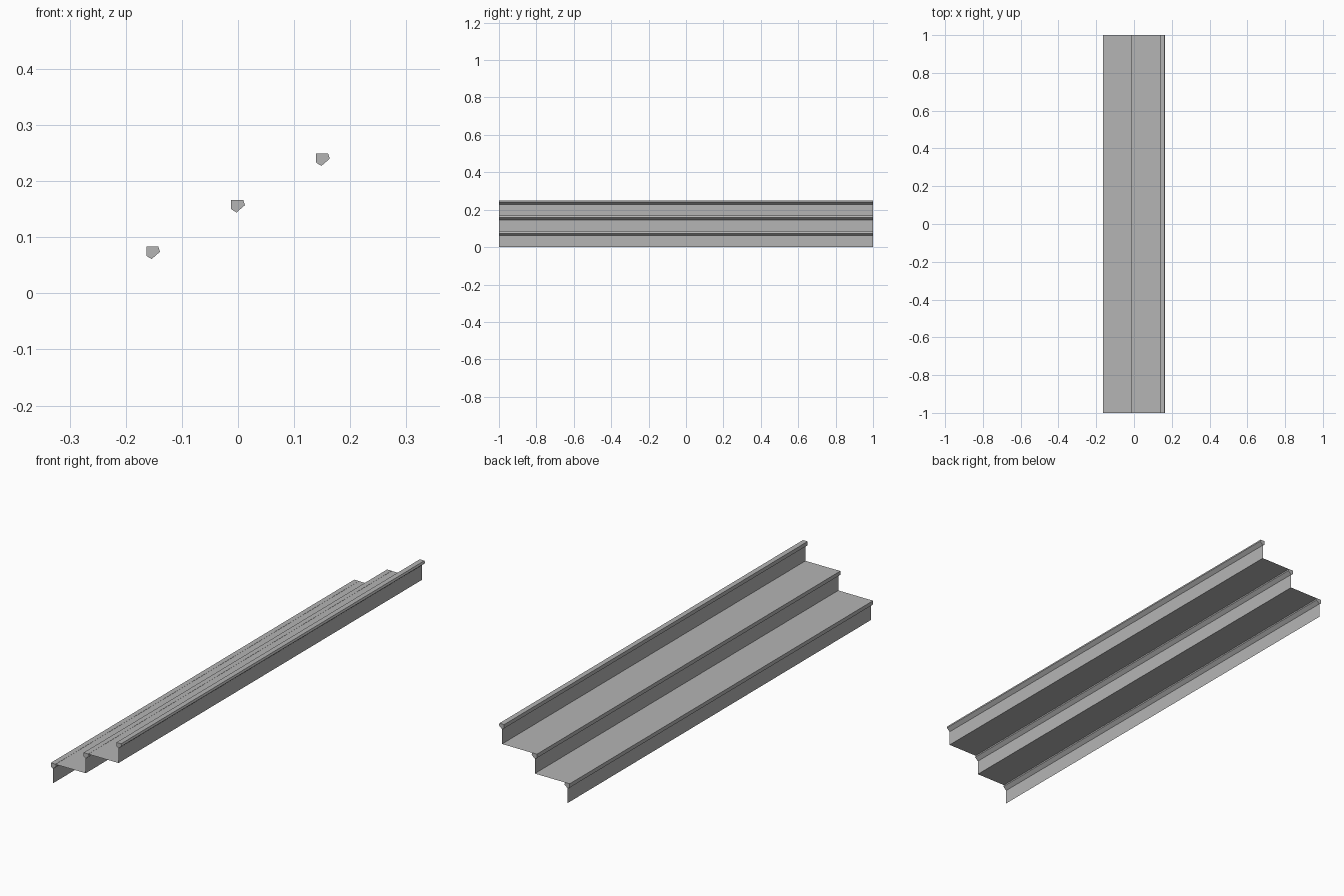
import bpy

cube = bpy.data.objects.get("Cube")
if cube:
    bpy.data.objects.remove(cube, do_unlink=True)

STEPS = 3
RISE = 0.083        # height of one step
RUN = 0.1513        # depth of one step
HALF = 1.0          # half of the stair width
LEFT = -0.1635      # outer edge of the lowest nosing
RISER_INSET = 0.0095

grey = bpy.data.materials.new("plain_grey")
grey.use_nodes = True
grey.diffuse_color = (0.46, 0.46, 0.46, 1)
grey.node_tree.nodes["Principled BSDF"].inputs["Base Color"].default_value = (0.46, 0.46, 0.46, 1)


def extrude_profile(name, points, closed):
    """Sweep an x-z profile along y; closed profiles also get end caps."""
    n = len(points)
    verts = [(x, y, z) for y in (-HALF, HALF) for x, z in points]
    spans = n if closed else n - 1
    faces = [(i, (i + 1) % n, (i + 1) % n + n, i + n) for i in range(spans)]
    if closed:
        faces += [tuple(reversed(range(n))), tuple(range(n, 2 * n))]
    mesh = bpy.data.meshes.new(name)
    mesh.from_pydata(verts, [], faces)
    mesh.materials.append(grey)
    obj = bpy.data.objects.new(name, mesh)
    bpy.context.collection.objects.link(obj)
    return obj


# Folded sheet of risers and treads, just below the nosing tops
sheet = []
for i in range(STEPS):
    x = LEFT + RISER_INSET + i * RUN
    bottom = i * RISE - (0.0005 if i else 0)
    sheet += [(x, bottom), (x, (i + 1) * RISE - 0.0005)]
extrude_profile("risers_and_treads", sheet, closed=False)

# Five-sided nosing bar along the edge of each step
nosing = [(0, -0.016), (RISER_INSET, -0.022), (0.0245, -0.009), (0.0215, 0), (0, 0)]
for i in range(STEPS):
    x, z = LEFT + i * RUN, (i + 1) * RISE
    extrude_profile(f"nosing_{i + 1}", [(x + px, z + pz) for px, pz in nosing], closed=True)
